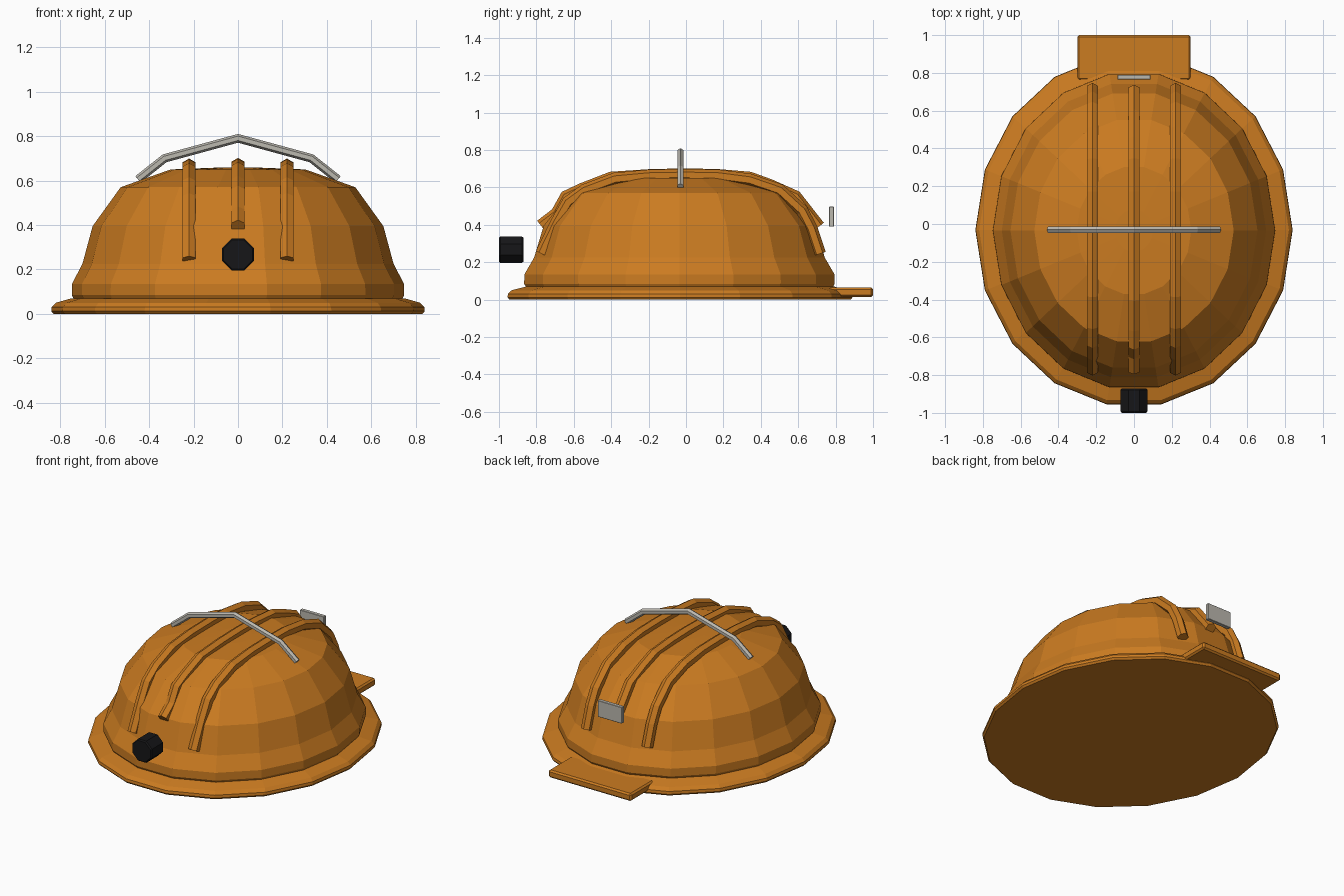
import bpy, bmesh, math
from mathutils import Vector

if "Cube" in bpy.data.objects:
    bpy.data.objects.remove(bpy.data.objects["Cube"])


def material(name, rgb):
    m = bpy.data.materials.new(name)
    m.diffuse_color = (*rgb, 1)
    m.use_nodes = True
    m.node_tree.nodes["Principled BSDF"].inputs["Base Color"].default_value = m.diffuse_color
    return m


ORANGE = material("orange_shell", (0.60, 0.20, 0.015))
BLACK = material("black_rubber", (0.008, 0.008, 0.009))
METAL = material("pale_metal", (0.50, 0.48, 0.43))


def finish(name, bm, mat):
    bmesh.ops.recalc_face_normals(bm, faces=bm.faces)
    me = bpy.data.meshes.new(name)
    bm.to_mesh(me)
    bm.free()
    me.materials.append(mat)
    ob = bpy.data.objects.new(name, me)
    bpy.context.collection.objects.link(ob)
    return ob


def skin(bm, rings):
    """Bridge consecutive vertex rings with quads and cap both ends."""
    rings = [[bm.verts.new(p) for p in r] for r in rings]
    n = len(rings[0])
    for a, b in zip(rings, rings[1:]):
        for i in range(n):
            j = (i + 1) % n
            bm.faces.new((a[i], a[j], b[j], b[i]))
    bm.faces.new(rings[0][::-1])
    bm.faces.new(rings[-1])


def lathe(name, profile, stretch, yc, mat, sides=18):
    """Oval revolve of (x radius, z) pairs, longer along y."""
    bm = bmesh.new()
    angles = [math.tau * i / sides for i in range(sides)]
    skin(bm, [[(r * math.cos(a), yc + r * stretch * math.sin(a), z) for a in angles]
              for r, z in profile])
    return finish(name, bm, mat)


def sweep(name, path, plane_normal, radius, mat, sides=6):
    """Sweep a regular polygon along a planar path with mitred joints."""
    pts = [Vector(p) for p in path]
    b = Vector(plane_normal)
    rings = []
    for i, p in enumerate(pts):
        t0 = (p - pts[max(i - 1, 0)]).normalized()
        t1 = (pts[min(i + 1, len(pts) - 1)] - p).normalized()
        t = (t0 + t1).normalized()
        mitre = 1 / max(t.dot(t1 if t1.length else t0), 0.6)
        n = b.cross(t)
        rings.append([p + radius * (math.cos(a) * mitre * n + math.sin(a) * b)
                      for a in (math.tau * k / sides for k in range(sides))])
    bm = bmesh.new()
    skin(bm, rings)
    return finish(name, bm, mat)


def box(name, x, y, z, mat, bevel):
    bm = bmesh.new()
    bmesh.ops.create_cube(bm, size=1)
    for v in bm.verts:
        v.co = [lo + (c + 0.5) * (hi - lo) for c, (lo, hi) in zip(v.co, (x, y, z))]
    bmesh.ops.bevel(bm, geom=bm.edges[:], offset=bevel, segments=1, affect='EDGES')
    return finish(name, bm, mat)


# Brim and shell
lathe("brim", [(0.83, 0.0), (0.84, 0.012), (0.838, 0.03), (0.82, 0.05), (0.75, 0.07)],
      1.115, -0.032, ORANGE)
lathe("dome", [(0.735, 0.06), (0.748, 0.085), (0.747, 0.135), (0.70, 0.225), (0.654, 0.395),
               (0.528, 0.57), (0.303, 0.65), (0.10, 0.658)], 1.127, -0.035, ORANGE)

# Peak plate at the back
box("peak", (-0.3, 0.3), (0.76, 1.0), (0.015, 0.065), ORANGE, 0.01)

# Ribs running front to back
centre = [(-0.775, 0.395), (-0.69, 0.46), (-0.64, 0.55), (-0.555, 0.59), (-0.40, 0.65),
          (-0.19, 0.664), (0.0, 0.668), (0.17, 0.664), (0.34, 0.65), (0.45, 0.61),
          (0.585, 0.55), (0.71, 0.39)]
side = [(-0.772, 0.245), (-0.692, 0.41), (-0.63, 0.52), (-0.54, 0.585), (-0.38, 0.645),
        (-0.19, 0.662), (0.0, 0.665), (0.17, 0.662), (0.34, 0.64), (0.50, 0.585),
        (0.62, 0.475), (0.67, 0.38), (0.715, 0.245)]
for name, x, path in (("left_rib", -0.22, side), ("centre_rib", 0, centre),
                      ("right_rib", 0.22, side)):
    sweep(name, [(x, y, z) for y, z in path], (1, 0, 0), 0.034, ORANGE)

# Wire handle over the crown
half = [(0.45, 0.605), (0.33, 0.70)]
wire = [(-x, z) for x, z in half] + [(0, 0.79)] + [(x, z) for x, z in half[::-1]]
sweep("handle", [(x, -0.03, z) for x, z in wire], (0, 1, 0), 0.019, METAL)

# Front lamp knob: octagonal barrel along y
bm = bmesh.new()
skin(bm, [[(r * math.cos(a), y, 0.267 + r * math.sin(a))
           for a in (math.tau * (k + 0.5) / 8 for k in range(8))]
          for r, y in ((0.07, -1.0), (0.077, -0.992), (0.077, -0.878), (0.07, -0.87))])
finish("front_lamp", bm, BLACK)

# Rear plate
box("rear_plate", (-0.087, 0.087), (0.765, 0.79), (0.39, 0.497), METAL, 0.002)
